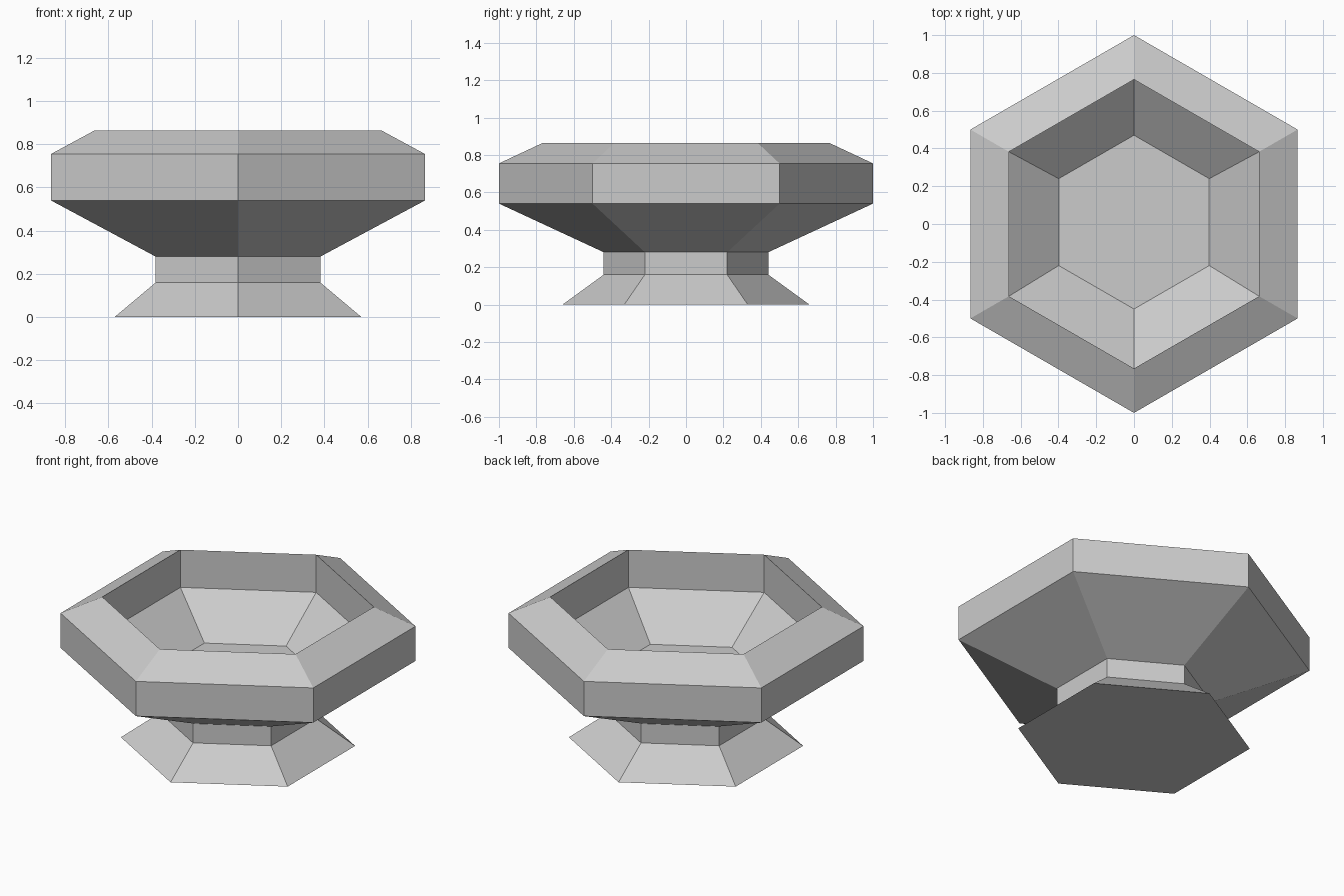
import bpy, bmesh
from math import sin, cos, pi

cube = bpy.data.objects.get("Cube")
if cube:
    bpy.data.objects.remove(cube, do_unlink=True)

SIDES = 6

# Plain grey stone
stone = bpy.data.materials.new("grey stone")
stone.use_nodes = True
GREY = (0.6, 0.6, 0.6, 1)
stone.diffuse_color = GREY
stone.node_tree.nodes["Principled BSDF"].inputs["Base Color"].default_value = GREY

# Profile (radius, height, y shift): up the outside, over the rim, down the inside
PROFILE = [
    (0.66, 0, 0), (0.44, 0.16, 0), (0.44, 0.28, 0),       # foot and stem
    (1, 0.54, 0), (1, 0.755, 0), (0.765, 0.865, 0),       # bowl and rim
    (0.765, 0.632, 0), (0.46, 0.412, 0.01),               # inner wall and floor
]


def hex_ring(bm, radius, z, shift):
    """Ring of vertices with one corner pointing to the back."""
    angles = [pi / 2 + 2 * pi * i / SIDES for i in range(SIDES)]
    return [bm.verts.new((radius * cos(a), radius * sin(a) + shift, z)) for a in angles]


def loft(name, profile, material):
    """Skin hexagonal rings and cap both ends."""
    bm = bmesh.new()
    rings = [hex_ring(bm, *p) for p in profile]
    for low, high in zip(rings, rings[1:]):
        for i in range(SIDES):
            j = (i + 1) % SIDES
            bm.faces.new((low[i], low[j], high[j], high[i]))
    bm.faces.new(rings[0][::-1])
    bm.faces.new(rings[-1])
    bmesh.ops.recalc_face_normals(bm, faces=bm.faces)
    mesh = bpy.data.meshes.new(name)
    bm.to_mesh(mesh)
    bm.free()
    mesh.materials.append(material)
    obj = bpy.data.objects.new(name, mesh)
    bpy.context.collection.objects.link(obj)
    return obj


# Footed hexagonal basin
loft("hexagonal_basin", PROFILE, stone)
